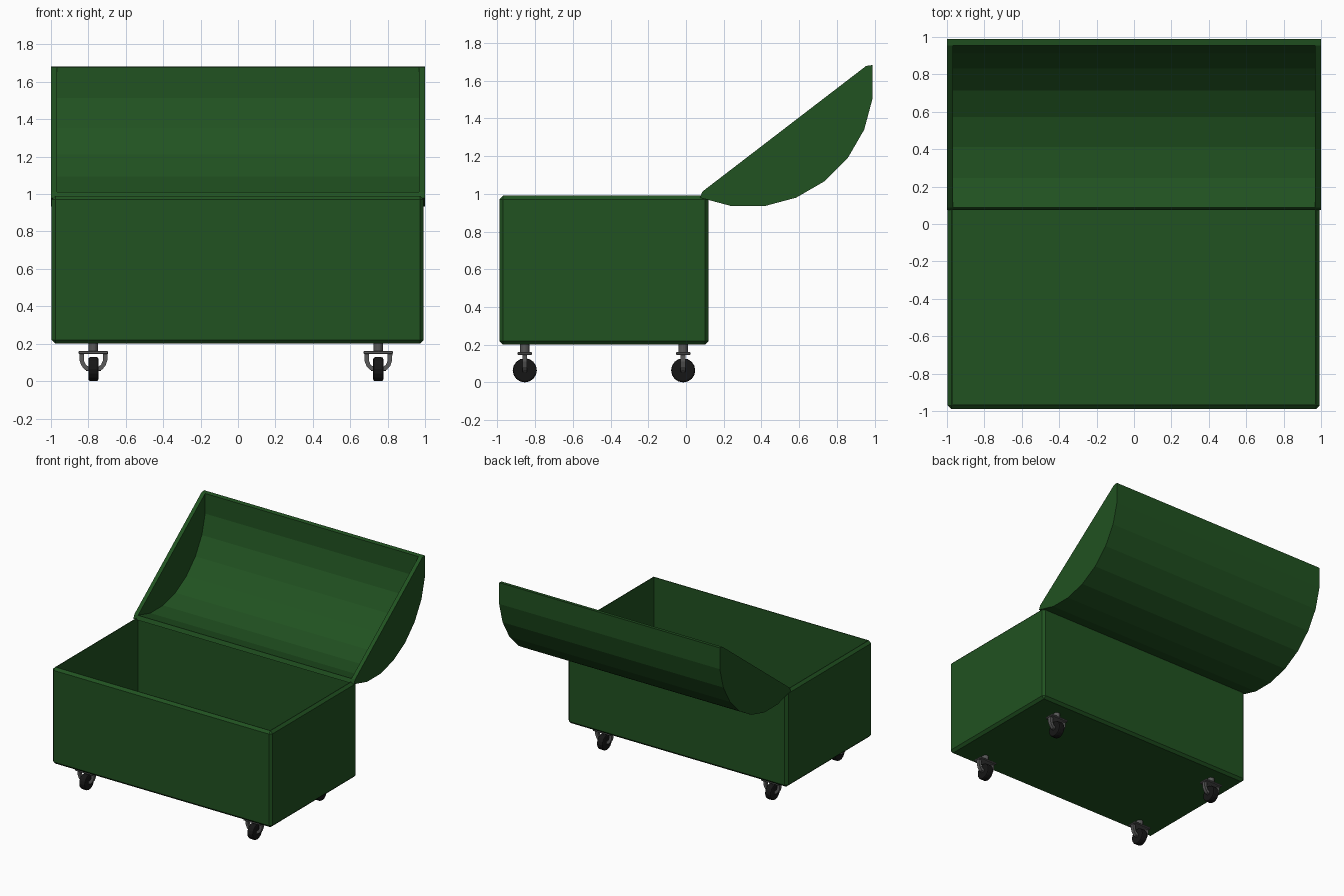
import bpy, bmesh, math
from mathutils import Matrix

if "Cube" in bpy.data.objects:
    bpy.data.objects.remove(bpy.data.objects["Cube"])


def material(name, rgb):
    m = bpy.data.materials.new(name)
    m.diffuse_color = (*rgb, 1)
    m.use_nodes = True
    m.node_tree.nodes["Principled BSDF"].inputs["Base Color"].default_value = m.diffuse_color
    return m


GREEN = material("green_paint", (0.015, 0.085, 0.015))
STEEL = material("dark_steel", (0.10, 0.10, 0.10))
RUBBER = material("black_rubber", (0.008, 0.008, 0.008))


def finish(bm, name, mat):
    bmesh.ops.recalc_face_normals(bm, faces=bm.faces)
    me = bpy.data.meshes.new(name)
    bm.to_mesh(me)
    bm.free()
    me.materials.append(mat)
    ob = bpy.data.objects.new(name, me)
    bpy.context.collection.objects.link(ob)
    return ob


def block(lo, hi, bevel=0):
    bm = bmesh.new()
    size = [b - a for a, b in zip(lo, hi)]
    mid = [(a + b) / 2 for a, b in zip(lo, hi)]
    bmesh.ops.create_cube(bm, size=1, matrix=Matrix.Translation(mid) @ Matrix.Diagonal((*size, 1)))
    if bevel:
        bmesh.ops.bevel(bm, geom=bm.edges[:], offset=bevel, segments=1, affect='EDGES')
    return bm


def cylinder(name, mat, r, depth, loc, axis, sides=16, bevel=0):
    bm = bmesh.new()
    rot = Matrix.Rotation(math.pi / 2, 4, 'Y') if axis == 'X' else Matrix()
    bmesh.ops.create_cone(bm, cap_ends=True, segments=sides, radius1=r, radius2=r,
                          depth=depth, matrix=Matrix.Translation(loc) @ rot)
    if bevel:
        rims = [e for e in bm.edges if any(len(f.verts) > 4 for f in e.link_faces)]
        bmesh.ops.bevel(bm, geom=rims, offset=bevel, segments=2, affect='EDGES', profile=0.5)
    return finish(bm, name, mat)


# Open box with chamfered edges, hollowed from the top face
bm = block((-0.997, -0.99, 0.2), (0.993, 0.12, 0.99), 0.02)
bm.normal_update()
top = max(bm.faces, key=lambda f: f.calc_center_median().z)
bmesh.ops.inset_region(bm, faces=[top], thickness=0.008)
low = bmesh.ops.extrude_face_region(bm, geom=[top])["geom"]
if top.is_valid:
    bmesh.ops.delete(bm, geom=[top], context='FACES_ONLY')
bmesh.ops.translate(bm, vec=(0, 0, -0.76),
                    verts=[v for v in low if isinstance(v, bmesh.types.BMVert)])
finish(bm, "box", GREEN)

# Opened barrel lid: 8-facet arc shell with end walls
CY, CZ = 0.329, 1.596


def arc(r):
    angles = [math.radians(7.5 - 15 * k) for k in range(9)]
    return [(CY + r * math.cos(a), CZ + r * math.sin(a)) for a in angles]


bm = bmesh.new()
inner = arc(0.632)
outer = arc(0.667) + [inner[-1], inner[0]]
outL, outR = [[bm.verts.new((x, y, z)) for y, z in outer] for x in (-1, 1)]
inL, inR = [[bm.verts.new((x, y, z)) for y, z in inner] for x in (-0.967, 0.967)]
for loop in (outL, outR, inL, inR):
    bm.faces.new(loop)
for a, b in ((outL, outR), (inL, inR)):
    for i in range(8):
        bm.faces.new((a[i], a[i + 1], b[i + 1], b[i]))
for o, n in ((outL, inL), (outR, inR)):
    bm.faces.new((o[9], o[10], n[0], n[8]))
bm.faces.new((outL[8], outL[9], inL[8], inR[8], outR[9], outR[8]))
bm.faces.new((outL[0], outL[10], inL[0], inR[0], outR[10], outR[0]))
finish(bm, "lid", GREEN)

# Four casters: stem, plate, curved fork, axle and wheel
LEG = [(0.05, 0.147), (0.075, 0.147), (0.074, 0.11), (0.064, 0.082), (0.047, 0.062),
       (0.027, 0.054), (0.027, 0.078), (0.04, 0.086), (0.05, 0.108)]


def caster(tag, x, y):
    cylinder(tag + "_stem", STEEL, 0.025, 0.05, (x, y, 0.18), 'Z')
    finish(block((x - 0.079, y - 0.038, 0.145), (x + 0.079, y + 0.038, 0.16), 0.003),
           tag + "_plate", STEEL)
    bm = bmesh.new()
    for s in (-1, 1):
        face = bm.faces.new([bm.verts.new((x + s * px, y - 0.013, pz)) for px, pz in LEG])
        new = bmesh.ops.extrude_face_region(bm, geom=[face], use_keep_orig=True)["geom"]
        bmesh.ops.translate(bm, vec=(0, 0.026, 0),
                            verts=[v for v in new if isinstance(v, bmesh.types.BMVert)])
    finish(bm, tag + "_fork", STEEL)
    cylinder(tag + "_axle", STEEL, 0.01, 0.08, (x, y, 0.064), 'X', 8)
    cylinder(tag + "_wheel", RUBBER, 0.064, 0.054, (x, y, 0.064), 'X', 16, 0.01)


for side, x in (("left", -0.773), ("right", 0.75)):
    for end, y in (("front", -0.855), ("back", -0.015)):
        caster(f"{end}_{side}_caster", x, y)
